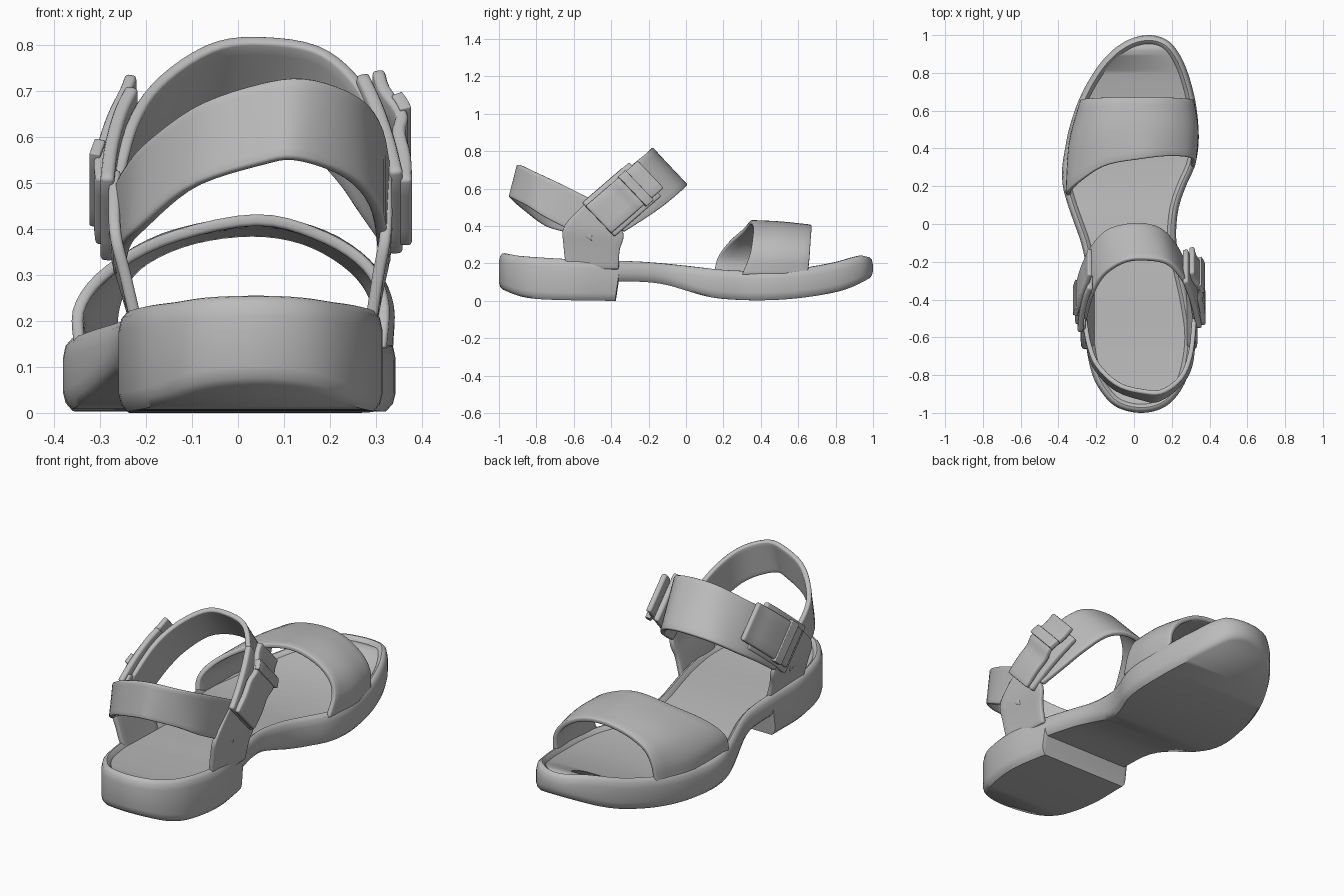
import bpy, bmesh, math
from mathutils import Vector

cube = bpy.data.objects.get("Cube")
if cube:
    bpy.data.objects.remove(cube)

GREY = (0.5, 0.5, 0.5, 1)
leather = bpy.data.materials.new("grey leather")
leather.use_nodes = True
leather.diffuse_color = GREY
leather.node_tree.nodes["Principled BSDF"].inputs["Base Color"].default_value = GREY


def smooth(table, x, k):
    """Smoothly interpolate column k of a table keyed by its first column."""
    n = len(table)
    i = max(j for j in range(n - 1) if j == 0 or table[j][0] <= x)

    def slope(j):
        a, b = table[max(j - 1, 0)], table[min(j + 1, n - 1)]
        return (b[k] - a[k]) / (b[0] - a[0])
    p, q = table[i], table[i + 1]
    h = q[0] - p[0]
    s = min(max((x - p[0]) / h, 0), 1)
    return ((1 + 2 * s) * (1 - s) ** 2 * p[k] + s * (1 - s) ** 2 * h * slope(i)
            + s * s * (3 - 2 * s) * q[k] - s * s * (1 - s) * h * slope(i + 1))


def make_object(name, bm, angle=40):
    bmesh.ops.recalc_face_normals(bm, faces=bm.faces)
    mesh = bpy.data.meshes.new(name)
    bm.to_mesh(mesh)
    bm.free()
    mesh.materials.append(leather)
    obj = bpy.data.objects.new(name, mesh)
    bpy.context.collection.objects.link(obj)
    bpy.ops.object.select_all(action="DESELECT")
    obj.select_set(True)
    bpy.context.view_layer.objects.active = obj
    bpy.ops.object.shade_smooth_by_angle(angle=math.radians(angle))
    return obj


def band(name, edges, thick=0.025, steps=36, across=8):
    """Loft a strap between two or more edge curves, then thicken and round it."""
    bm = bmesh.new()
    grid = []
    for a in range(steps + 1):
        keys = []
        for e, pts in enumerate(edges):
            table = [(i, *p) for i, p in enumerate(pts)]
            u = a / steps * (len(pts) - 1)
            keys.append((e, *[smooth(table, u, k) for k in (1, 2, 3)]))
        w = len(edges) - 1
        grid.append([bm.verts.new([smooth(keys, b / across * w, k) for k in (1, 2, 3)])
                     for b in range(across + 1)])
    for r, s in zip(grid, grid[1:]):
        for b in range(across):
            bm.faces.new((r[b], r[b + 1], s[b + 1], s[b]))
    obj = make_object(name, bm)
    solid = obj.modifiers.new("Thickness", "SOLIDIFY")
    solid.thickness, solid.offset = thick, 0
    bevel = obj.modifiers.new("Rounded edge", "BEVEL")
    bevel.width, bevel.segments = thick * 0.3, 2
    bevel.limit_method, bevel.angle_limit = "ANGLE", math.radians(50)
    return obj


# Sole outline: length position, right edge, left edge
outline = [(-1, .04, .04), (-.97, -.09, .16), (-.9, -.165, .235), (-.8, -.22, .285),
           (-.6, -.258, .315), (-.4, -.257, .29), (-.2, -.26, .245), (-.1, -.28, .225),
           (0, -.315, .225), (.1, -.35, .24), (.2, -.377, .275), (.3, -.38, .32),
           (.4, -.365, .34), (.5, -.345, .342), (.65, -.295, .325), (.8, -.215, .285),
           (.9, -.135, .24), (.97, -.04, .18), (1, .08, .08)]
outline = [(math.acos(-y), a, b) for y, a, b in outline]
rim = [(-1, .255), (-.9, .24), (-.6, .222), (-.37, .215), (-.2, .207), (0, .187),
       (.2, .165), (.4, .16), (.6, .172), (.8, .205), (.95, .242), (1, .235)]
heel_base = [(-1, .06), (-.9, .025), (-.8, .01), (-.6, .003), (-.37, 0)]
front_base = [(-.36, .105), (-.2, .1), (-.1, .085), (0, .055), (.1, .025), (.2, .01),
              (.4, .003), (.6, .014), (.8, .045), (.9, .075), (1, .12)]
HEEL_FRONT = -.367

angles = sorted([math.pi * i / 72 for i in range(73)]
                + [math.acos(-HEEL_FRONT + d) for d in (-.008, .008)])
ys = [-math.cos(t) for t in angles]
N = len(ys) - 1
right = [Vector((smooth(outline, t, 1), y)) for t, y in zip(angles, ys)]
left = [Vector((smooth(outline, t, 2), y)) for t, y in zip(angles, ys)]
loop = left + right[N - 1:0:-1]
station = list(range(N + 1)) + list(range(N - 1, 0, -1))
# Rows run from the base up the side wall, over the rim and into the footbed
profile = [(.02, 0, 0), (.006, 0, .016), (0, 0, .04), (0, 1, -.045), (.006, 1, -.016),
           (.018, 1, -.002), (.028, 1, 0), (.038, 1, -.008), (.046, 1, -.02)]
bm = bmesh.new()
rows = []
for inset, top, dz in profile:
    row = []
    for i, p in enumerate(loop):
        d = (loop[(i + 1) % len(loop)] - loop[i - 1]).normalized()
        y = ys[station[i]]
        base = heel_base if y < HEEL_FRONT else front_base
        z = smooth(rim if top else base, y, 1) + dz
        row.append(bm.verts.new((p.x - d.y * inset, p.y + d.x * inset, z)))
    rows.append(row)
for r, s in zip(rows, rows[1:]):
    for i in range(len(loop)):
        j = (i + 1) % len(loop)
        bm.faces.new((r[i], r[j], s[j], s[i]))
for row in (rows[0], rows[-1]):
    for i in range(N):
        quad = [row[i], row[i + 1], row[-i - 1], row[-i]]
        bm.faces.new(list(dict.fromkeys(quad)))
make_object("sole", bm, 45)

# Wide strap over the toes
band("toe_strap", [
    [(-.345, .15, .14), (-.345, .17, .23), (-.28, .23, .31), (-.15, .31, .38),
     (.04, .345, .42), (.18, .36, .385), (.28, .355, .32), (.315, .34, .24), (.31, .3, .14)],
    [(-.335, .42, .14), (-.325, .42, .23), (-.26, .46, .32), (-.14, .5, .385),
     (.03, .51, .412), (.17, .51, .39), (.275, .51, .325), (.325, .5, .24), (.325, .48, .14)],
    [(-.275, .65, .14), (-.265, .66, .24), (-.22, .665, .32), (-.11, .67, .375),
     (.03, .67, .395), (.15, .67, .375), (.25, .665, .315), (.3, .66, .24), (.305, .65, .14)]])

# Strap over the instep
band("ankle_strap", [
    [(-.265, -.52, .5), (-.225, -.38, .64), (-.16, -.27, .73), (-.05, -.2, .8),
     (.06, -.188, .812), (.18, -.21, .79), (.265, -.3, .715), (.305, -.4, .62), (.325, -.52, .5)],
    [(-.28, -.33, .37), (-.26, -.22, .45), (-.22, -.12, .52), (-.13, -.03, .59),
     (.02, .0, .613), (.14, -.03, .585), (.22, -.12, .51), (.27, -.22, .44), (.32, -.33, .37)]])

# Strap around the back of the heel
band("heel_strap", [
    [(-.265, -.48, .48), (-.24, -.63, .53), (-.19, -.75, .59), (-.08, -.85, .67),
     (.05, -.885, .715), (.15, -.885, .725), (.25, -.81, .69), (.3, -.68, .63), (.32, -.5, .54)],
    [(-.26, -.48, .3), (-.245, -.62, .36), (-.21, -.75, .4), (-.1, -.87, .49),
     (.05, -.925, .54), (.13, -.93, .55), (.24, -.85, .51), (.3, -.74, .44), (.32, -.5, .32)]])

# Uprights joining the straps to the sole
for name, low, mid, high in (("right_upright", -.215, -.245, -.268),
                             ("left_upright", .285, .305, .322)):
    band(name, [
        [(low, -.64, .17), (mid, -.655, .3), (high, -.65, .4), (high, -.53, .53)],
        [(low, -.36, .17), (mid, -.355, .27), (high, -.335, .36), (high, -.4, .47)]],
        steps=12)

# Buckles: a base plate with a bent flap and a cross bar on top
ALONG, ACROSS = Vector((0, .757, .653)), Vector((0, -.69, .724))


def plate(name, centre, path, half, thick):
    """Bent plate: path holds distance along the strap and outward x."""
    line = [Vector((x, centre[0], centre[1])) + ALONG * u for u, x in path]
    band(name, [[p + ACROSS * half for p in line], [p - ACROSS * half for p in line]],
         thick, 16, 4)


plate("left_buckle_base", (-.34, .545), [(-.17, .345), (-.05, .325), (.06, .3), (.16, .27)], .125, .03)
plate("left_buckle_flap", (-.34, .545),
      [(-.17, .365), (-.08, .362), (0, .35), (.06, .355), (.14, .318), (.2, .305)], .1, .028)
plate("left_buckle_bar", (-.27, .6), [(-.025, .365), (0, .357), (.025, .345)], .11, .026)
plate("right_buckle_base", (-.36, .53), [(-.17, -.285), (-.05, -.275), (.06, -.255), (.14, -.23)], .125, .03)
plate("right_buckle_flap", (-.35, .535),
      [(-.15, -.297), (-.08, -.3), (0, -.287), (.08, -.268), (.15, -.245), (.2, -.232)], .1, .026)
plate("right_buckle_bar", (-.39, .5), [(-.025, -.312), (0, -.306), (.025, -.3)], .11, .024)
